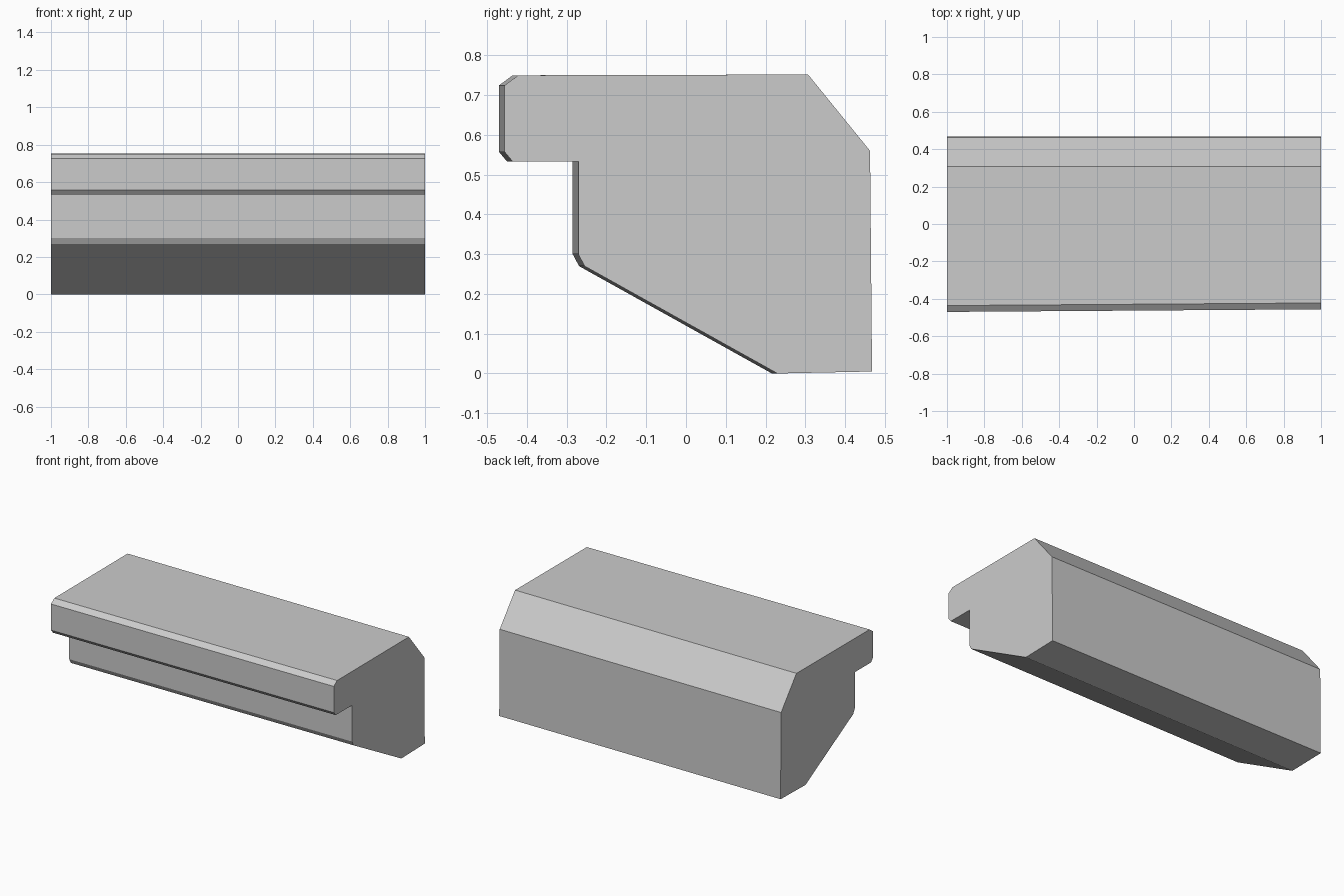
import bpy
import bmesh

cube = bpy.data.objects.get("Cube")
if cube:
    bpy.data.objects.remove(cube, do_unlink=True)

# Plain grey material
grey = bpy.data.materials.new("plain grey")
grey.use_nodes = True
colour = (0.6, 0.6, 0.6, 1)
grey.diffuse_color = colour
grey.node_tree.nodes["Principled BSDF"].inputs["Base Color"].default_value = colour

# Cross-section (y, z) at the left end, from the back foot round to the back slope
back = [(0.463, 0.56), (0.468, 0.005)]
front = [(0.23, 0.0), (-0.255, 0.27), (-0.271, 0.30), (-0.271, 0.533),
         (-0.436, 0.533), (-0.456, 0.557), (-0.456, 0.725), (-0.422, 0.75)]
top_edge = [(0.307, 0.752)]
SKEW = 0.014  # the front runs slightly forward towards the right end


def section(bm, x, shift):
    pts = back + [(y - shift, z) for y, z in front] + top_edge
    return [bm.verts.new((x, y, z)) for y, z in pts]


# Moulding: two end sections joined by long faces
bm = bmesh.new()
left = section(bm, 1, 0)
right = section(bm, -1, SKEW)
bm.faces.new(left)
bm.faces.new(right)
for i in range(len(left)):
    j = (i + 1) % len(left)
    bm.faces.new((left[i], left[j], right[j], right[i]))
bmesh.ops.recalc_face_normals(bm, faces=bm.faces)

mesh = bpy.data.meshes.new("stepped_moulding")
bm.to_mesh(mesh)
bm.free()
mesh.materials.append(grey)
moulding = bpy.data.objects.new("stepped_moulding", mesh)
bpy.context.collection.objects.link(moulding)
